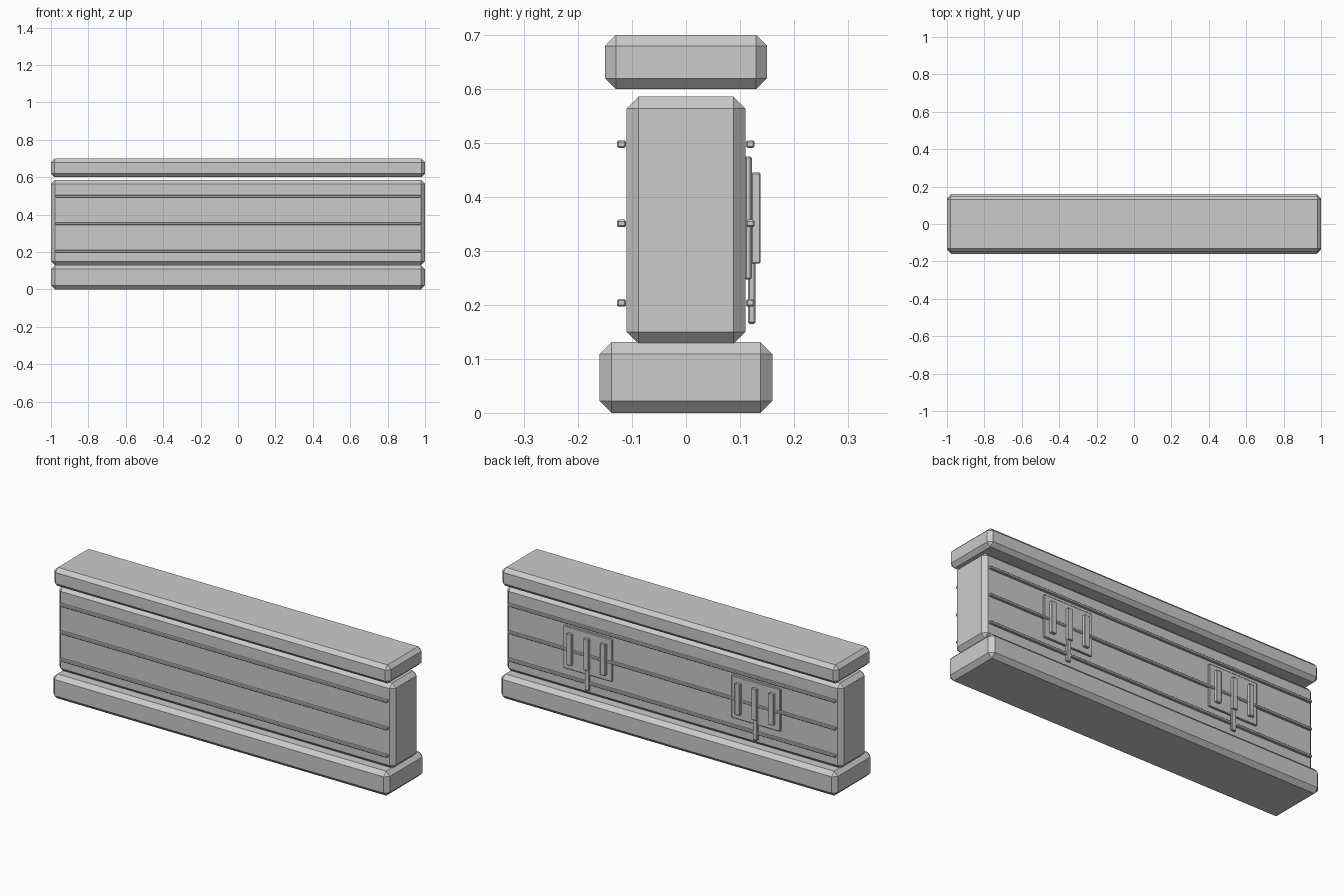
import bpy

if "Cube" in bpy.data.objects:
    bpy.data.objects.remove(bpy.data.objects["Cube"])


def block(name, x, y, z, bevel):
    """Chamfered box spanning the given (min, max) ranges."""
    bpy.ops.mesh.primitive_cube_add(
        size=1, location=[(a + b) / 2 for a, b in (x, y, z)])
    ob = bpy.context.object
    ob.name = name
    ob.scale = [b - a for a, b in (x, y, z)]
    bpy.ops.object.transform_apply(location=False, rotation=False, scale=True)
    mod = ob.modifiers.new("chamfer", 'BEVEL')
    mod.width = bevel
    mod.segments = 1
    mod.limit_method = 'NONE'
    return ob


# Main wall: footing, body and floating cap
block("base", (-1, 1), (-0.16, 0.16), (0, 0.131), 0.022)
block("wall_body", (-1, 1), (-0.11, 0.11), (0.128, 0.586), 0.022)
block("top_cap", (-1, 1), (-0.15, 0.15), (0.60, 0.70), 0.02)

# Thin horizontal ribs on both faces
for side, ys in (("front", (-0.128, -0.111)), ("back", (0.111, 0.127))):
    for i, z in enumerate((0.204, 0.351, 0.498)):
        block(f"{side}_rib_{i}", (-0.975, 0.975), ys, (z - 0.007, z + 0.007), 0.003)

# Two decorated panels on the back face
for side, cx in (("left", -0.5), ("right", 0.5)):
    block(f"panel_{side}", (cx - 0.145, cx + 0.145), (0.109, 0.122), (0.247, 0.475), 0.003)
    for i, dx in enumerate((-0.1, 0, 0.1)):
        x = cx + dx
        block(f"panel_bar_{side}_{i}", (x - 0.015, x + 0.015), (0.121, 0.138), (0.277, 0.445), 0.002)
    # Long centre stem hanging below the panel
    block(f"panel_stem_{side}", (cx - 0.013, cx + 0.013), (0.115, 0.129), (0.165, 0.30), 0.003)
